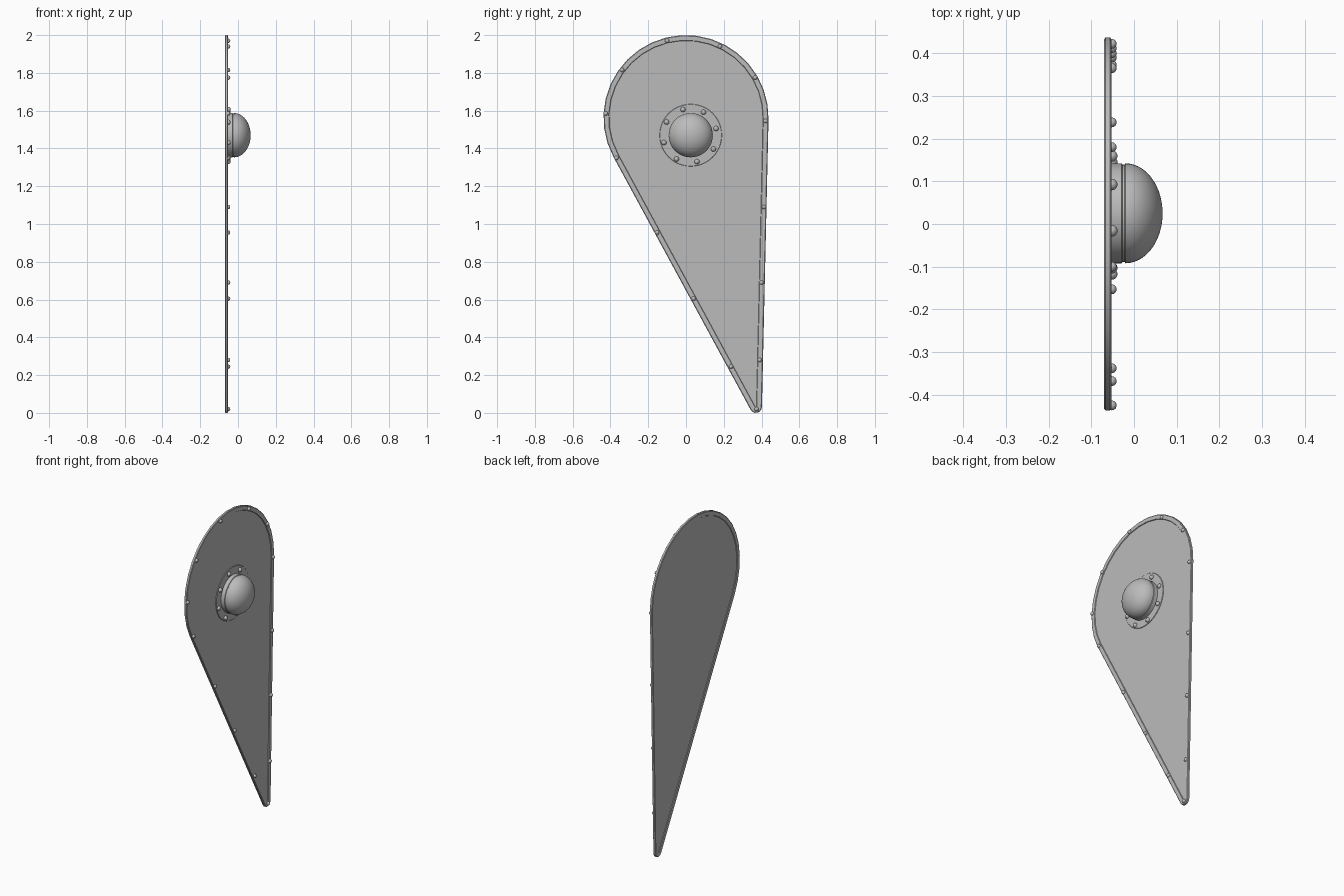
import bpy, bmesh
from math import sin, cos, pi, radians, atan2, acos, hypot
from mathutils import Matrix, Vector

cube = bpy.data.objects.get("Cube")
if cube:
    bpy.data.objects.remove(cube)

steel = bpy.data.materials.new("grey_steel")
steel.use_nodes = True
steel.diffuse_color = (0.5, 0.5, 0.5, 1)
steel.node_tree.nodes["Principled BSDF"].inputs["Base Color"].default_value = (0.5, 0.5, 0.5, 1)

BOSS = Vector((0, 0.025, 1.47))


def finish(name, bm, angle=35):
    bmesh.ops.recalc_face_normals(bm, faces=bm.faces)
    mesh = bpy.data.meshes.new(name)
    bm.to_mesh(mesh)
    bm.free()
    mesh.materials.append(steel)
    obj = bpy.data.objects.new(name, mesh)
    bpy.context.collection.objects.link(obj)
    bpy.ops.object.select_all(action='DESELECT')
    obj.select_set(True)
    bpy.context.view_layer.objects.active = obj
    bpy.ops.object.shade_smooth_by_angle(angle=radians(angle))
    return obj


def loft(name, rings, angle=35, close=False):
    """Skin a row of point loops; cap both ends, or join last to first."""
    bm = bmesh.new()
    loops = [[bm.verts.new(p) for p in ring] for ring in rings]
    n = len(loops[0])
    pairs = list(zip(loops, loops[1:]))
    if close:
        pairs.append((loops[-1], loops[0]))
    for a, b in pairs:
        for i in range(n):
            j = (i + 1) % n
            bm.faces.new((a[i], a[j], b[j], b[i]))
    if not close:
        bm.faces.new(loops[0])
        bm.faces.new(loops[-1])
    return finish(name, bm, angle)


def outline(inset, x):
    """Teardrop: a large top arc and a small tip arc joined by tangents."""
    top, tip = (0, 1.563, 0.437), (0.37, 0.032, 0.032)
    dy, dz = tip[0] - top[0], tip[1] - top[1]
    aim = atan2(dz, dy)
    spread = acos((top[2] - tip[2]) / hypot(dy, dz))
    points = []
    for (cy, cz, r), start, end, steps in (
            (top, aim + spread, aim - spread + 2 * pi, 20),
            (tip, aim - spread, aim + spread, 6)):
        for i in range(steps + 1):
            a = start + (end - start) * i / steps
            points.append((x, cy + (r - inset) * cos(a), cz + (r - inset) * sin(a)))
    return points


def disc_ring(radius, x, sides=48):
    return [(x, BOSS.y + radius * cos(2 * pi * i / sides),
             BOSS.z + radius * sin(2 * pi * i / sides)) for i in range(sides)]


def rivets(name, centres, radius):
    bm = bmesh.new()
    for c in centres:
        bmesh.ops.create_uvsphere(bm, u_segments=14, v_segments=8, radius=radius,
                                  matrix=Matrix.Translation(c))
    finish(name, bm, 60)


# Flat board and the raised band around it
loft("shield_board", [outline(0.02, -0.067), outline(0.02, -0.057)])
loft("edge_band", [outline(i, x) for i, x in (
    (0.03, -0.066), (0.027, -0.07), (0.004, -0.07), (0, -0.067),
    (0, -0.056), (0.004, -0.053), (0.027, -0.053), (0.03, -0.058))], close=True)

# Thin flange and domed boss with a groove at its base
loft("boss_flange", [disc_ring(0.165, -0.06), disc_ring(0.165, -0.055), disc_ring(0.163, -0.0535)])
profile = [(0.117, -0.06), (0.117, -0.029), (0.114, -0.027), (0.114, -0.022), (0.117, -0.02)]
profile += [(0.117 * cos(a), -0.02 + 0.087 * sin(a))
            for a in (pi / 2 * k / 14 for k in range(1, 14))]
profile.append((0.002, 0.067))
loft("boss_dome", [disc_ring(r, x) for r, x in profile])

# Rivets around the flange and along the band
rivets("boss_rivets", [(-0.052, BOSS.y - 0.004 + 0.143 * cos(a), BOSS.z - 0.002 + 0.143 * sin(a))
                       for a in (radians(15 + 45 * k) for k in range(8))], 0.0135)
band_points = [(-0.10, 1.97), (0.18, 1.94), (0.365, 1.775), (0.422, 1.545), (0.412, 1.09),
               (0.4, 0.69), (0.39, 0.28), (0.373, 0.02), (0.238, 0.245), (0.04, 0.605),
               (-0.153, 0.955), (-0.368, 1.35), (-0.425, 1.585), (-0.338, 1.815)]
rivets("band_rivets", [(-0.052, y, z) for y, z in band_points], 0.0115)
